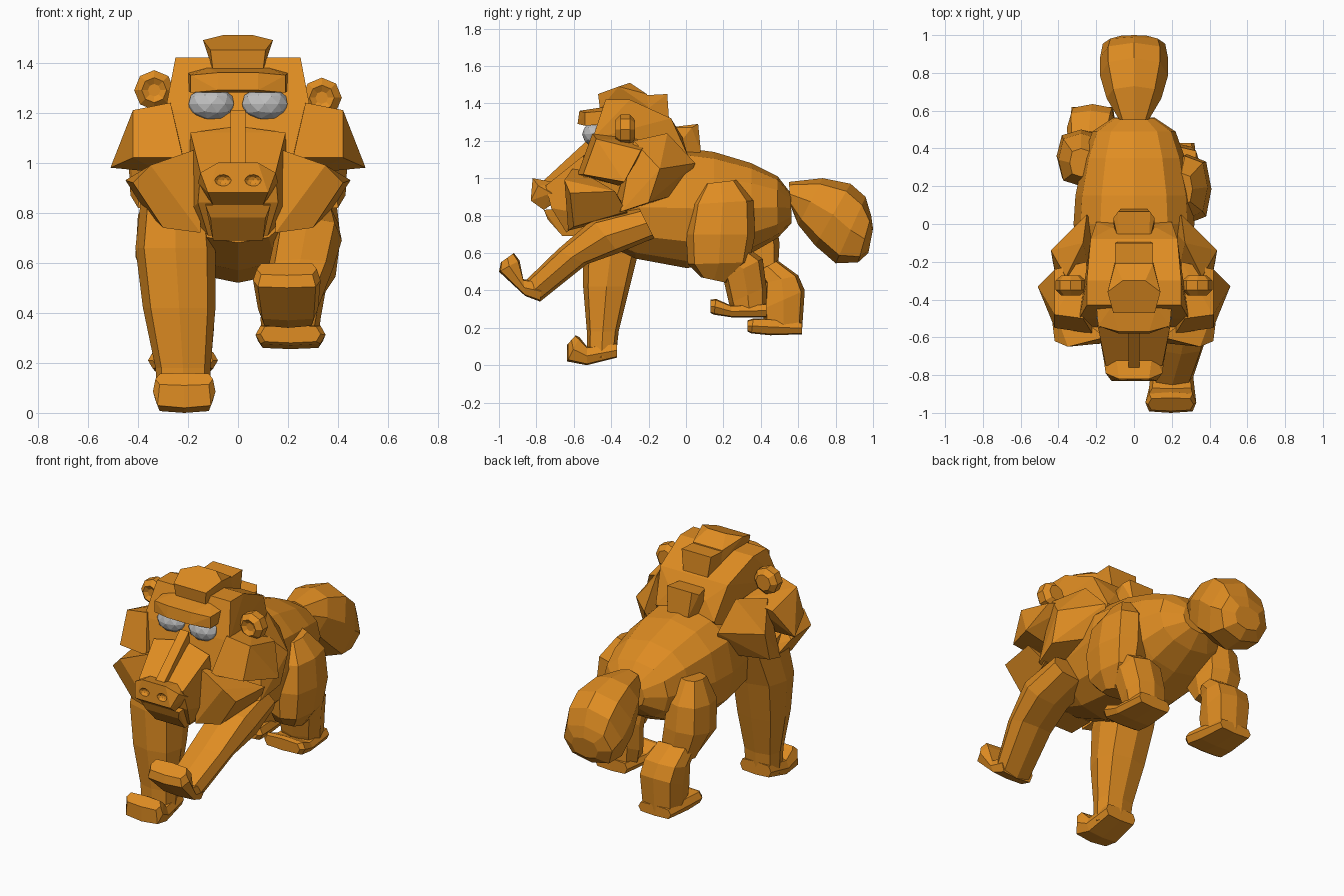
import bpy
import bmesh
from math import cos, sin, tau, copysign, radians
from mathutils import Matrix, Vector

default_cube = bpy.data.objects.get("Cube")
if default_cube:
    bpy.data.objects.remove(default_cube, do_unlink=True)


def make_material(name, red, green, blue):
    material = bpy.data.materials.new(name)
    material.use_nodes = True
    colour = (red, green, blue, 1)
    material.diffuse_color = colour
    shader = material.node_tree.nodes["Principled BSDF"]
    shader.inputs["Base Color"].default_value = colour
    return material


fur = make_material("orange fur", .74, .265, .016)
eye_grey = make_material("eye grey", .52, .52, .52)


def finish(name, bm, material=fur):
    """Turn a bmesh into a flat shaded object."""
    bmesh.ops.recalc_face_normals(bm, faces=bm.faces[:])
    mesh = bpy.data.meshes.new(name)
    bm.to_mesh(mesh)
    bm.free()
    mesh.materials.append(material)
    part = bpy.data.objects.new(name, mesh)
    bpy.context.collection.objects.link(part)
    return part


def loft(name, sections, sides=8, squareness=.7):
    """Skin rings given as x centre, x radius and two opposite (y, z) rim points."""
    bm = bmesh.new()

    def rounded(value):
        return copysign(abs(value) ** squareness, value) if abs(value) > 1e-6 else 0

    rings = []
    for x, radius, y_a, z_a, y_b, z_b in sections:
        rim_a, rim_b = Vector((x, y_a, z_a)), Vector((x, y_b, z_b))
        middle, half = (rim_a + rim_b) / 2, (rim_a - rim_b) / 2
        ring = []
        for step in range(sides):
            angle = tau * step / sides
            across = Vector((radius * rounded(sin(angle)), 0, 0))
            ring.append(bm.verts.new(middle + half * rounded(cos(angle)) + across))
        rings.append(ring)
    for ring, following in zip(rings, rings[1:]):
        for step in range(sides):
            after = (step + 1) % sides
            bm.faces.new((ring[step], ring[after], following[after], following[step]))
    bm.faces.new(rings[0])
    bm.faces.new(rings[-1])
    return finish(name, bm)


def hull(name, points, sides=(1, -1)):
    """Wrap a faceted block around points, mirrored to the listed sides."""
    bm = bmesh.new()
    for side in sides:
        for x, y, z in points:
            bm.verts.new((x * side, y, z))
    bmesh.ops.convex_hull(bm, input=bm.verts[:])
    loose = [vert for vert in bm.verts if not vert.link_faces]
    bmesh.ops.delete(bm, geom=loose, context="VERTS")
    bmesh.ops.dissolve_limit(bm, angle_limit=radians(4), verts=bm.verts[:], edges=bm.edges[:])
    return finish(name, bm)


def pair(name, points):
    """Build the same block once on each side."""
    hull("left_" + name, points, sides=(1,))
    hull("right_" + name, points, sides=(-1,))


def ball(bm, centre, radii):
    place = Matrix.Translation(centre) @ Matrix.Diagonal((*radii, 1))
    bmesh.ops.create_icosphere(bm, subdivisions=2, radius=1, matrix=place)


# Torso and tail
loft("torso", [
    (0, .22, -.5, 1.05, -.5, .68), (0, .28, -.27, 1.12, -.27, .57),
    (0, .32, 0, 1.16, 0, .52), (0, .31, .15, 1.14, .15, .53),
    (0, .27, .35, 1.08, .35, .6), (0, .22, .49, 1.01, .49, .68),
    (0, .11, .56, .92, .565, .76)], sides=12, squareness=.85)
loft("tail", [
    (0, .08, .55, .98, .56, .85), (0, .145, .73, 1, .6, .75),
    (0, .18, .88, .97, .69, .64), (0, .18, .96, .9, .8, .545),
    (0, .165, .99, .8, .92, .55), (0, .09, 1, .73, .975, .6)], squareness=.8)

# Raised left arm and its hand
loft("left_arm", [
    (.26, .14, -.25, .84, -.17, .68), (.28, .135, -.5, .78, -.36, .6),
    (.25, .13, -.69, .615, -.53, .54), (.2, .11, -.86, .45, -.78, .34)])
loft("left_hand", [
    (.2, .11, -.77, .45, -.78, .34), (.2, .12, -.87, .46, -.86, .37),
    (.195, .135, -.89, .56, -1, .5), (.195, .12, -.92, .6, -.99, .55)], squareness=.45)

# Standing right arm and its hand
loft("right_arm", [
    (-.25, .13, -.5, .95, -.15, .9), (-.25, .16, -.55, .66, -.24, .66),
    (-.235, .145, -.55, .42, -.3, .42), (-.22, .11, -.53, .18, -.36, .18),
    (-.215, .105, -.53, .04, -.375, .04)])
loft("right_hand", [
    (-.215, .105, -.37, .12, -.37, .04), (-.215, .115, -.53, .1, -.53, 0),
    (-.215, .125, -.57, .15, -.635, .02), (-.215, .115, -.59, .16, -.635, .11)],
    squareness=.45)

# Left hind leg
loft("left_thigh", [
    (.25, .06, .1, .97, .27, .99), (.27, .12, .03, .86, .36, .88),
    (.28, .13, 0, .7, .37, .7), (.28, .11, .01, .54, .34, .55),
    (.25, .08, .08, .47, .22, .44)])
loft("left_shin", [
    (.24, .11, .14, .52, .34, .62), (.23, .125, .2, .46, .41, .57),
    (.21, .12, .23, .33, .43, .42), (.21, .11, .25, .28, .43, .27)])
loft("left_foot", [
    (.21, .11, .43, .33, .43, .255), (.21, .13, .24, .32, .25, .255),
    (.21, .14, .16, .355, .15, .27), (.21, .12, .13, .35, .13, .28)], squareness=.45)

# Right hind leg
loft("right_thigh", [
    (-.28, .06, .25, .92, .4, .93), (-.28, .12, .2, .78, .48, .8),
    (-.28, .13, .22, .6, .5, .65), (-.24, .11, .33, .48, .49, .47)])
loft("right_shin", [
    (-.24, .11, .38, .5, .49, .56), (-.23, .125, .42, .44, .6, .48),
    (-.22, .125, .41, .3, .635, .4), (-.22, .11, .42, .18, .62, .18)], squareness=.55)
loft("right_foot", [
    (-.22, .11, .62, .23, .62, .165), (-.22, .13, .45, .25, .45, .16),
    (-.22, .14, .36, .25, .35, .17), (-.22, .12, .33, .24, .33, .18)], squareness=.45)

# Skull and the tufts of the mane
hull("skull", [
    (.25, -.43, 1.42), (.25, -.3, 1.42), (.23, -.08, 1.32), (.29, -.5, 1.21),
    (.2, .01, 1.12), (.28, -.55, 1), (.18, -.58, .8), (.2, -.2, .75), (.12, -.02, 1.22)])
pair("upper_mane_tuft", [
    (.27, -.5, 1.24), (.42, -.48, 1.21), (.51, -.33, .98), (.42, -.24, 1.15),
    (.42, -.55, 1.02), (.22, -.58, 1.02), (.25, -.2, 1.2), (.3, -.36, .96)])
pair("lower_mane_tuft", [
    (.35, -.65, .99), (.42, -.62, .92), (.3, -.6, .74), (.15, -.63, .72),
    (.15, -.6, 1.06), (.45, -.38, .93), (.38, -.32, .82), (.2, -.3, .8)])
pair("rear_mane_tuft", [
    (.25, .05, 1.08), (.44, -.14, 1.05), (.27, -.1, 1.24), (.36, -.28, 1.2),
    (.43, -.2, .87), (.4, -.35, .82), (.2, -.02, .92), (.2, -.4, .8)])

# Three stepped blocks of the crest
hull("front_crest", [
    (.14, -.36, 1.49), (.11, -.47, 1.45), (.06, -.3, 1.51),
    (.1, -.21, 1.45), (.1, -.46, 1.37), (.1, -.2, 1.38)])
hull("middle_crest", [
    (.1, -.1, 1.45), (.1, -.28, 1.44), (.08, -.09, 1.3), (.1, -.3, 1.3)])
hull("rear_crest", [
    (.085, .065, 1.29), (.11, .03, 1.27), (.08, -.1, 1.27),
    (.07, .08, 1.14), (.1, -.1, 1.1)])

# Brow, snout, nose and chin
hull("brow", [
    (.2, -.43, 1.29), (.2, -.43, 1.36), (.19, -.54, 1.28), (.19, -.54, 1.35),
    (.08, -.58, 1.29), (.08, -.57, 1.36), (.12, -.44, 1.38)])
hull("snout", [
    (.04, -.52, 1.14), (.19, -.55, 1.12), (.17, -.66, 1.02), (.15, -.75, .96),
    (.16, -.72, .84), (.2, -.5, .8), (.12, -.64, .71)])
hull("nose_bridge", [
    (.03, -.52, 1.21), (.03, -.68, 1.04), (.03, -.78, .97), (.03, -.5, .95)])
nose = hull("nose", [
    (.08, -.82, 1), (.15, -.79, .96), (.16, -.72, .92), (.12, -.83, .88),
    (.1, -.76, .83), (.15, -.66, .9), (.1, -.66, .97)])
hull("chin", [
    (.13, -.76, .83), (.11, -.74, .78), (.1, -.66, .69), (.13, -.55, .85), (.1, -.5, .69)])

# Nostrils carved out of the nose
nostril_bm = bmesh.new()
for side in (1, -1):
    ball(nostril_bm, (side * .06, -.835, .93), (.035, .03, .025))
nostril_cutter = finish("nostril_cutter", nostril_bm)
nostril_cutter.hide_render = True
nostril_cutter.hide_viewport = True
carve = nose.modifiers.new("nostrils", "BOOLEAN")
carve.operation = "DIFFERENCE"
carve.object = nostril_cutter

# Eyes and rounded ears with a dimple
for label, side, ear_height in (("left", 1, 1.26), ("right", -1, 1.29)):
    eye_bm = bmesh.new()
    ball(eye_bm, (side * .107, -.485, 1.235), (.095, .07, .068))
    finish(label + "_eye", eye_bm, eye_grey)

    ear_bm = bmesh.new()
    place = Matrix.Translation((side * .335, -.325, ear_height))
    turn = Matrix.Rotation(radians(90), 4, "X")
    bmesh.ops.create_cone(ear_bm, cap_ends=True, segments=8, radius1=.08, radius2=.08,
                          depth=.05, matrix=place @ turn)
    ear_bm.normal_update()
    ends = sorted(ear_bm.faces, key=lambda face: face.calc_center_median().y)
    front, back = ends[0], ends[-1]
    bmesh.ops.inset_individual(ear_bm, faces=[front, back], thickness=.03, depth=.028)
    bmesh.ops.inset_individual(ear_bm, faces=[front], thickness=.025, depth=-.015)
    finish(label + "_ear", ear_bm)
